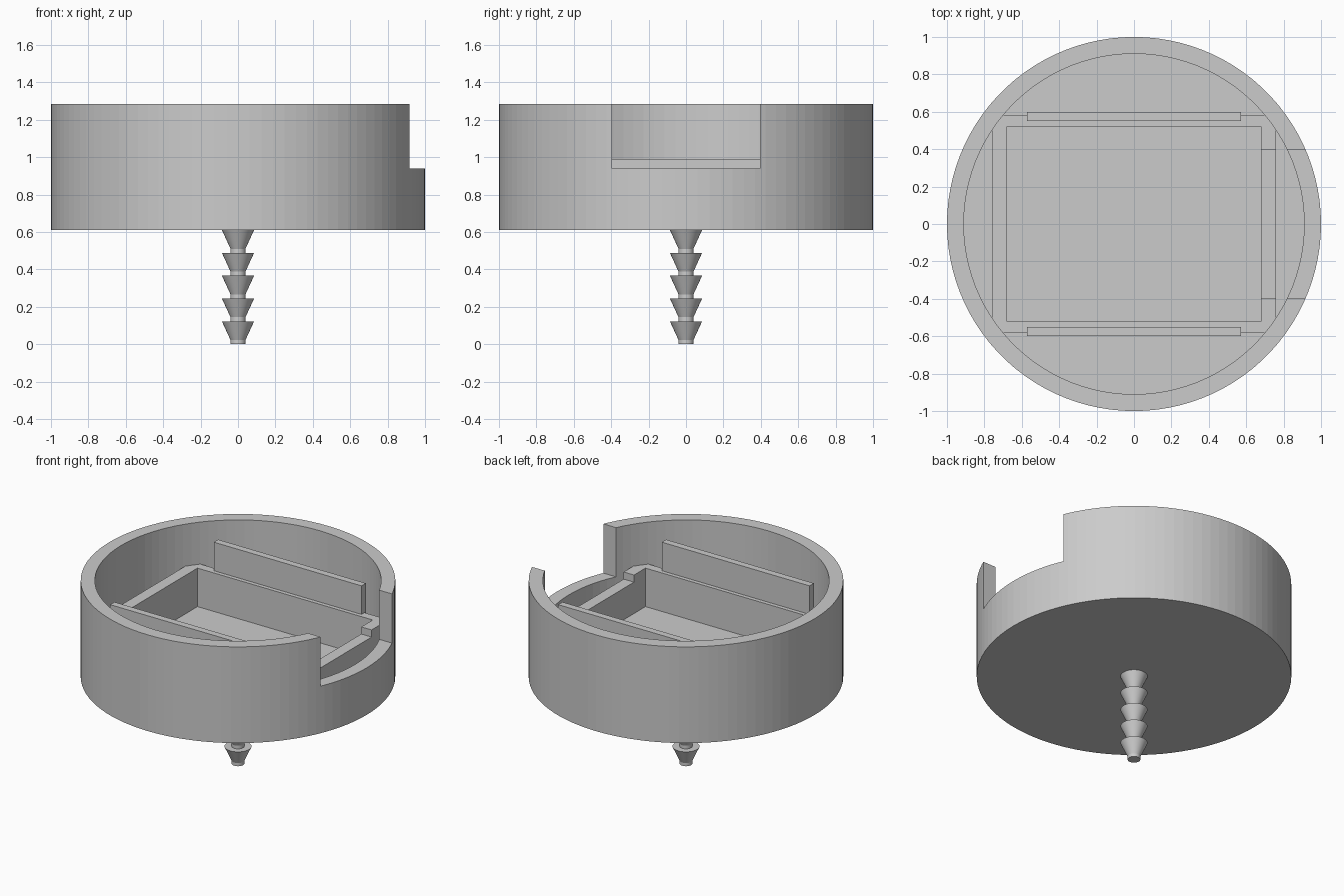
import bpy, bmesh, math
from mathutils import Vector, Matrix

cube = bpy.data.objects.get("Cube")
if cube:
    bpy.data.objects.remove(cube, do_unlink=True)

grey = bpy.data.materials.new("plain grey")
grey.use_nodes = True
COLOUR = (0.6, 0.6, 0.6, 1)
grey.diffuse_color = COLOUR
grey.node_tree.nodes["Principled BSDF"].inputs["Base Color"].default_value = COLOUR

BASE, FLOOR, NOTCH, LEDGE, RAIL, RIM = 0.61, 0.72, 0.94, 0.99, 1.19, 1.285


def finish(name, bm):
    bmesh.ops.recalc_face_normals(bm, faces=bm.faces)
    mesh = bpy.data.meshes.new(name)
    bm.to_mesh(mesh)
    bm.free()
    mesh.materials.append(grey)
    ob = bpy.data.objects.new(name, mesh)
    bpy.context.collection.objects.link(ob)
    return ob


def lathe(name, profile, sides):
    """Revolve (radius, z) points that start and end on the axis."""
    bm = bmesh.new()
    rings = []
    for r, z in profile:
        if r == 0:
            rings.append([bm.verts.new((0, 0, z))] * sides)
        else:
            rings.append([bm.verts.new((r * math.cos(a), r * math.sin(a), z))
                          for a in (math.tau * i / sides for i in range(sides))])
    for low, high in zip(rings, rings[1:]):
        for i in range(sides):
            j = (i + 1) % sides
            corners = [low[i], low[j], high[j], high[i]]
            bm.faces.new(list(dict.fromkeys(corners)))
    return finish(name, bm)


def box(name, lo, hi):
    lo, hi = Vector(lo), Vector(hi)
    bm = bmesh.new()
    bmesh.ops.create_cube(bm, size=1, matrix=Matrix.Translation((lo + hi) / 2)
                          @ Matrix.Diagonal((*(hi - lo), 1)))
    return finish(name, bm)


def cut(ob, cutter):
    mod = ob.modifiers.new("cut", 'BOOLEAN')
    mod.operation = 'DIFFERENCE'
    mod.solver = 'EXACT'
    mod.object = cutter
    bpy.context.view_layer.objects.active = ob
    bpy.ops.object.modifier_apply(modifier=mod.name)


# Round cup with a thick wall
cup = lathe("round_cup", [(0, BASE), (1, BASE), (1, RIM), (0.91, RIM),
                          (0.91, FLOOR), (0, FLOOR)], 100)

# Rectangular pocket frame; its corners run into the cup wall
frame = box("pocket_frame", (-0.76, -0.582, FLOOR - 0.02), (0.76, 0.582, LEDGE))
pocket = box("pocket_cutter", (-0.68, -0.522, FLOOR - 0.1), (0.68, 0.522, RIM))
cut(frame, pocket)

# Side notch through the cup wall and the frame
notch = box("notch_cutter", (0.6, -0.395, NOTCH), (1.2, 0.395, 1.5))
for part in (cup, frame):
    cut(part, notch)
for helper in (pocket, notch):
    bpy.data.objects.remove(helper, do_unlink=True)

# Upright rails along both long sides
for side, name in ((1, "back_rail"), (-1, "front_rail")):
    y = sorted((side * 0.55, side * 0.598))
    box(name, (-0.573, y[0], FLOOR - 0.02), (0.573, y[1], RAIL))

# Barbed stem under the cup
BARBS, STEM, WIDE = 5, 0.04, 0.086
step = BASE / BARBS
profile = [(0, 0)]
for i in range(BARBS):
    z = i * step
    profile += [(STEM, z), (STEM, z + 0.022), (WIDE, z + step)]
profile.append((0, BASE))
stem = lathe("barbed_stem", profile, 48)
for ob in bpy.context.selected_objects:
    ob.select_set(False)
stem.select_set(True)
bpy.context.view_layer.objects.active = stem
bpy.ops.object.shade_smooth_by_angle(angle=math.radians(20))
